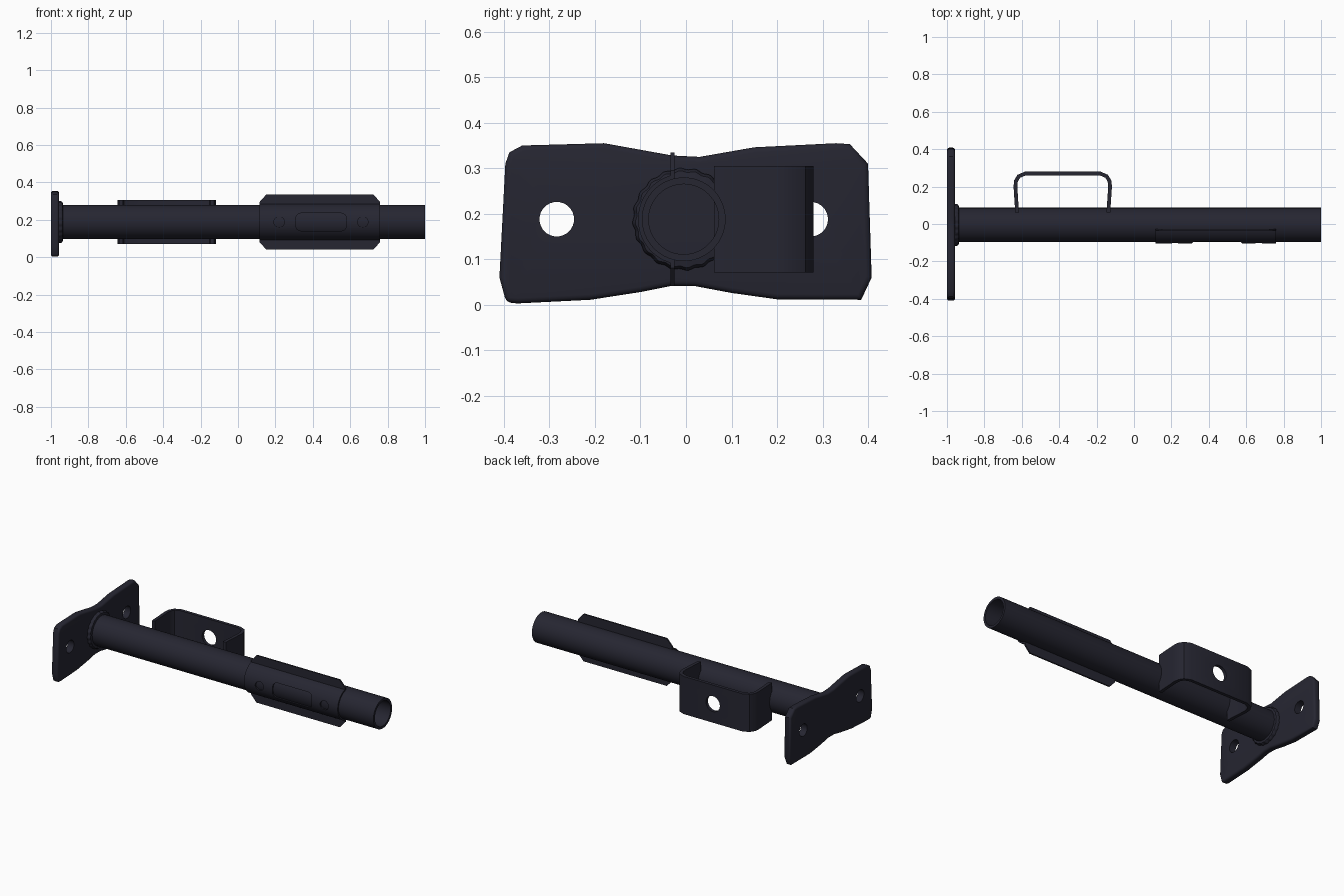
import bpy, bmesh
from math import sin, cos, pi, sqrt

if "Cube" in bpy.data.objects:
    bpy.data.objects.remove(bpy.data.objects["Cube"])

CY, CZ = -0.005, 0.188  # pipe axis
steel = bpy.data.materials.new("dark_painted_steel")
colour = (0.019, 0.019, 0.031, 1)
steel.diffuse_color = colour
steel.use_nodes = True
steel.node_tree.nodes["Principled BSDF"].inputs["Base Color"].default_value = colour


def finish(name, bm):
    bmesh.ops.recalc_face_normals(bm, faces=bm.faces)
    mesh = bpy.data.meshes.new(name)
    bm.to_mesh(mesh)
    bm.free()
    mesh.materials.append(steel)
    obj = bpy.data.objects.new(name, mesh)
    bpy.context.collection.objects.link(obj)
    return obj


def select(obj):
    bpy.ops.object.select_all(action="DESELECT")
    obj.select_set(True)
    bpy.context.view_layer.objects.active = obj


def modify(obj, kind, **settings):
    select(obj)
    mod = obj.modifiers.new(kind.lower(), kind)
    for key, value in settings.items():
        setattr(mod, key, value)
    bpy.ops.object.modifier_apply(modifier=mod.name)


def smooth(obj):
    select(obj)
    bpy.ops.object.shade_smooth_by_angle(angle=0.6)


def prism(name, outline, axis, lo, hi):
    """Extrude an outline along x (points are y, z) or y (points are x, z)."""
    bm = bmesh.new()
    ends = []
    for d in (lo, hi):
        ends.append([bm.verts.new((d, a, b) if axis == "x" else (a, d, b)) for a, b in outline])
        bm.faces.new(ends[-1])
    n = len(outline)
    for i in range(n):
        j = (i + 1) % n
        bm.faces.new((ends[0][i], ends[0][j], ends[1][j], ends[1][i]))
    return finish(name, bm)


def circle(a, b, r, n=32):
    return [(a + r * cos(2 * pi * i / n), b + r * sin(2 * pi * i / n)) for i in range(n)]


def cut(obj, outline, axis, lo, hi):
    cutter = prism("cutter", outline, axis, lo, hi)
    cutter.hide_render = True
    modify(obj, "BOOLEAN", operation="DIFFERENCE", solver="EXACT", object=cutter)
    bpy.data.objects.remove(cutter)


def revolve(name, profile, n=64, lobes=0, wave=0.0):
    """Closed (x, radius) profile turned about the pipe axis."""
    bm = bmesh.new()
    rings = []
    for i in range(n):
        t = 2 * pi * i / n
        k = 1 + wave * sin(lobes * t)
        rings.append([bm.verts.new((x, CY + r * k * cos(t), CZ + r * k * sin(t))) for x, r in profile])
    m = len(profile)
    for i in range(n):
        a, b = rings[i], rings[(i + 1) % n]
        for j in range(m):
            bm.faces.new((a[j], b[j], b[(j + 1) % m], a[(j + 1) % m]))
    return finish(name, bm)


def sheet(name, rows, thickness):
    """Strip of quads from pairs of points, given thickness."""
    bm = bmesh.new()
    pairs = [[bm.verts.new(p) for p in row] for row in rows]
    for a, b in zip(pairs, pairs[1:]):
        bm.faces.new((a[0], a[1], b[1], b[0]))
    obj = finish(name, bm)
    modify(obj, "SOLIDIFY", thickness=thickness, offset=0, use_even_offset=True)
    return obj


# Hollow pipe
smooth(revolve("pipe", [(-0.965, 0.077), (-0.965, 0.092), (1.0, 0.092), (1.0, 0.077)]))

# Wavy weld bead where the pipe meets the base plate
smooth(revolve("weld_bead", [(-0.965, 0.088), (-0.965, 0.11), (-0.948, 0.111),
                             (-0.938, 0.105), (-0.935, 0.088)], 120, 20, 0.018))

# Waisted base plate with rounded edges and two bolt holes
outline = [(-0.395, 0.005), (-0.37, 0.003), (-0.21, 0.011), (-0.1, 0.028), (-0.035, 0.041),
           (0.02, 0.041), (0.1, 0.026), (0.2, 0.012), (0.385, 0.011), (0.408, 0.06),
           (0.4, 0.31), (0.36, 0.353), (0.33, 0.355), (0.15, 0.346), (0.03, 0.325),
           (-0.03, 0.328), (-0.18, 0.355), (-0.36, 0.35), (-0.388, 0.335), (-0.397, 0.31),
           (-0.41, 0.06)]
plate = prism("base_plate", outline, "x", -1.0, -0.957)
modify(plate, "BEVEL", width=0.012, segments=3, limit_method="ANGLE", angle_limit=1.2)
for y in (-0.284, 0.274):
    cut(plate, circle(y, CZ, 0.038), "x", -1.1, -0.9)
smooth(plate)

# Bent U bracket on the back of the pipe
MID = -0.381
half = [(0.244, 0.062), (0.253, 0.2), (0.25, 0.23), (0.235, 0.255), (0.2, 0.27)]
path = [(MID - dx, y) for dx, y in half] + [(MID + dx, y) for dx, y in reversed(half)]
bracket = sheet("bracket", [((x, y, 0.071), (x, y, 0.305)) for x, y in path], 0.02)
cut(bracket, circle(MID, CZ, 0.048), "y", 0.2, 0.4)
smooth(bracket)

# Saddle clamp: curved front with two chamfered flanges
R, FLAT = 0.096, 0.025
start = sqrt(R * R - FLAT * FLAT)
profile = [(-FLAT, 0.147), (-FLAT, 0.107)]
t0 = pi - (pi / 2 + 0.2635)
profile += [(-R * cos(a), R * sin(a)) for a in
            [(pi / 2 - 0.2635) * (1 - i / 12) for i in range(25)]]
profile += [(-FLAT, -0.107), (-FLAT, -0.147)]
rows = []
for dy, dz in profile:
    inset = max(0, abs(dz) - 0.107) * 0.9
    rows.append(((0.115 + inset, CY + dy, CZ + dz), (0.76 - inset, CY + dy, CZ + dz)))
clamp = sheet("saddle_clamp", rows, 0.009)
for x in (0.22, 0.667):
    cut(clamp, circle(x, CZ, 0.028), "y", -0.2, -0.05)
slot = []
for sx, sz, a0 in ((1, 1, 0), (-1, 1, 1), (-1, -1, 2), (1, -1, 3)):
    for k in range(5):
        a = (a0 + k / 4) * pi / 2
        slot.append((0.444 + sx * 0.109 + 0.025 * cos(a), CZ + sz * 0.022 + 0.025 * sin(a)))
cut(clamp, slot, "y", -0.2, -0.05)
smooth(clamp)
